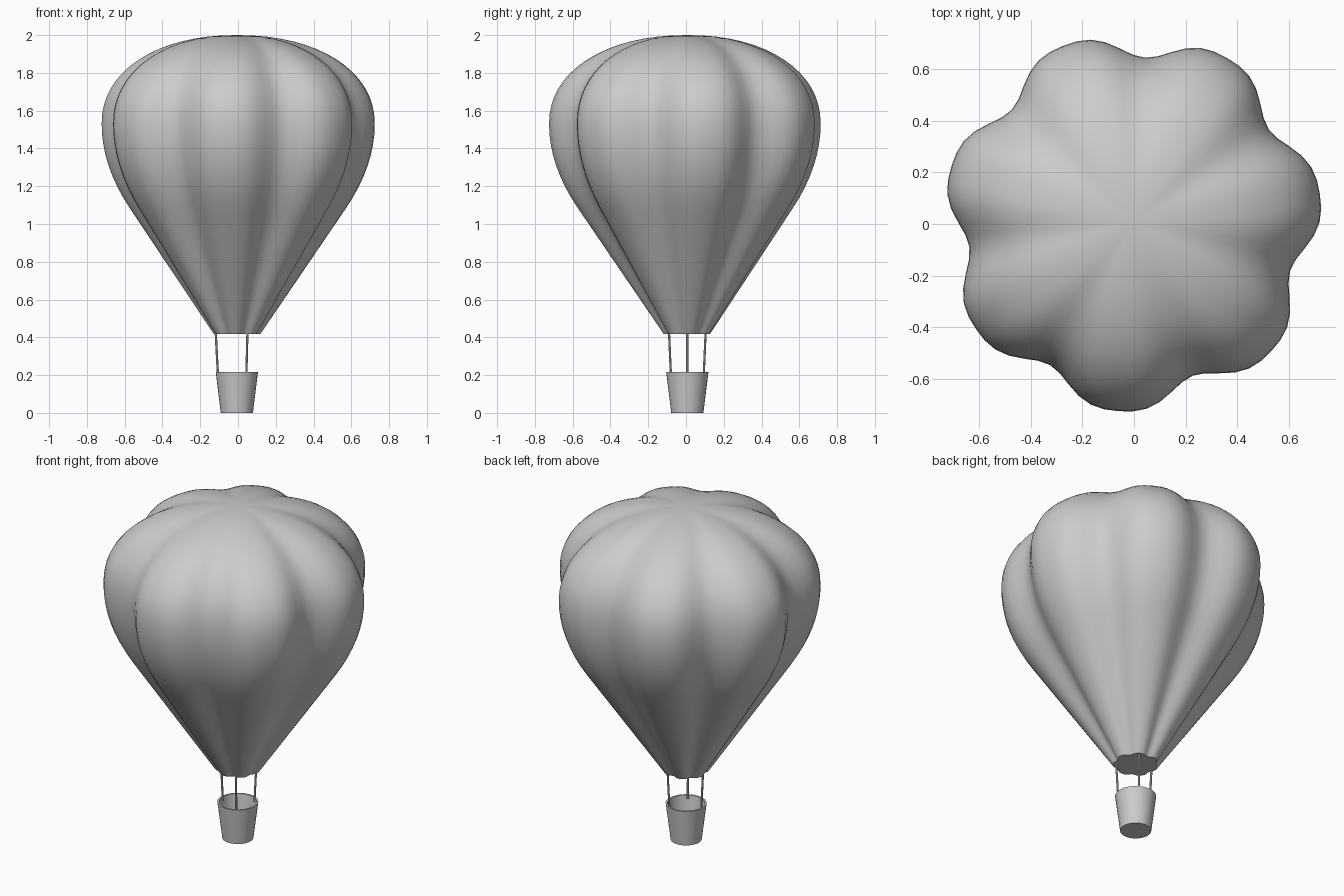
import bpy, bmesh
from math import sin, cos, pi, radians
from mathutils import Vector

cube = bpy.data.objects.get("Cube")
if cube:
    bpy.data.objects.remove(cube, do_unlink=True)

AXIS = Vector((-0.006, 0.007, 0))
LOBES = 7
SEGMENTS = LOBES * 12
LOBE_TURN = radians(60 / 7)

grey = bpy.data.materials.new("plain grey")
grey.use_nodes = True
grey.diffuse_color = (0.6, 0.6, 0.6, 1)
grey.node_tree.nodes["Principled BSDF"].inputs["Base Color"].default_value = (0.6, 0.6, 0.6, 1)


def finish(name, bm):
    """Turn a bmesh into a shaded object."""
    bmesh.ops.recalc_face_normals(bm, faces=bm.faces)
    mesh = bpy.data.meshes.new(name)
    bm.to_mesh(mesh)
    bm.free()
    mesh.materials.append(grey)
    obj = bpy.data.objects.new(name, mesh)
    obj.location = AXIS
    bpy.context.collection.objects.link(obj)
    bpy.ops.object.select_all(action='DESELECT')
    obj.select_set(True)
    bpy.context.view_layer.objects.active = obj
    bpy.ops.object.shade_smooth_by_angle(angle=radians(40))


def round_section(angle):
    return 1.0


def lobed_section(angle):
    """Full, rounded lobes with softer valleys between them."""
    valley = abs(sin(LOBES / 2 * (angle - LOBE_TURN)))
    return 0.733 - 0.095 * valley ** 3.4


def loft(name, profile, tip_z, segments, section, start=0.0):
    """Skin rings of (radius, height); close both ends."""
    bm = bmesh.new()
    rings = []
    for r, z in profile:
        ring = []
        for i in range(segments):
            a = start + 2 * pi * i / segments
            k = r * section(a)
            ring.append(bm.verts.new((k * cos(a), k * sin(a), z)))
        rings.append(ring)
    for low, high in zip(rings, rings[1:]):
        for i in range(segments):
            j = (i + 1) % segments
            bm.faces.new((low[i], low[j], high[j], high[i]))
    # Flat underside, and a fan on the last ring
    bm.faces.new(rings[0][::-1])
    tip = bm.verts.new((0, 0, tip_z))
    for i in range(segments):
        bm.faces.new((rings[-1][i], rings[-1][(i + 1) % segments], tip))
    finish(name, bm)


# Envelope: straight cone at the mouth, curving into a full shoulder and crown
MOUTH, WIDEST, TOP = 0.417, 1.53, 2.0
BEND, SLOPE, FULLNESS = 0.4, 1.0375, 2 / 2.15
profile = []
for i in range(20):
    t = 1 - i / 20
    if t > BEND:
        inset = SLOPE * (t - BEND / 2)
    else:
        inset = SLOPE * t * t / (2 * BEND)
    profile.append((1 - inset, WIDEST - t * (WIDEST - MOUTH)))
for i in range(16):
    a = pi / 2 * i / 16
    profile.append((cos(a) ** FULLNESS, WIDEST + (TOP - WIDEST) * sin(a) ** FULLNESS))
loft("envelope", profile, TOP, SEGMENTS, lobed_section, LOBE_TURN)

# Basket: tapered open tub with a thin wall
loft("basket", [(0.085, 0), (0.112, 0.217), (0.102, 0.217), (0.078, 0.015)], 0.015,
     32, round_section)

# Ropes from the basket rim to the mouth of the envelope
for index, degrees in enumerate((60, 180, 300)):
    a = radians(degrees)
    out = Vector((cos(a), sin(a), 0))
    foot = out * 0.1 + Vector((0, 0, 0.195))
    head = out * 0.112 + Vector((0, 0, MOUTH + 0.01))
    span = head - foot
    bm = bmesh.new()
    bmesh.ops.create_cone(bm, cap_ends=True, segments=8, radius1=0.006,
                          radius2=0.006, depth=span.length)
    bmesh.ops.rotate(bm, verts=bm.verts, matrix=span.to_track_quat('Z', 'Y').to_matrix())
    bmesh.ops.translate(bm, verts=bm.verts, vec=(head + foot) / 2)
    finish(f"rope_{index + 1}", bm)
